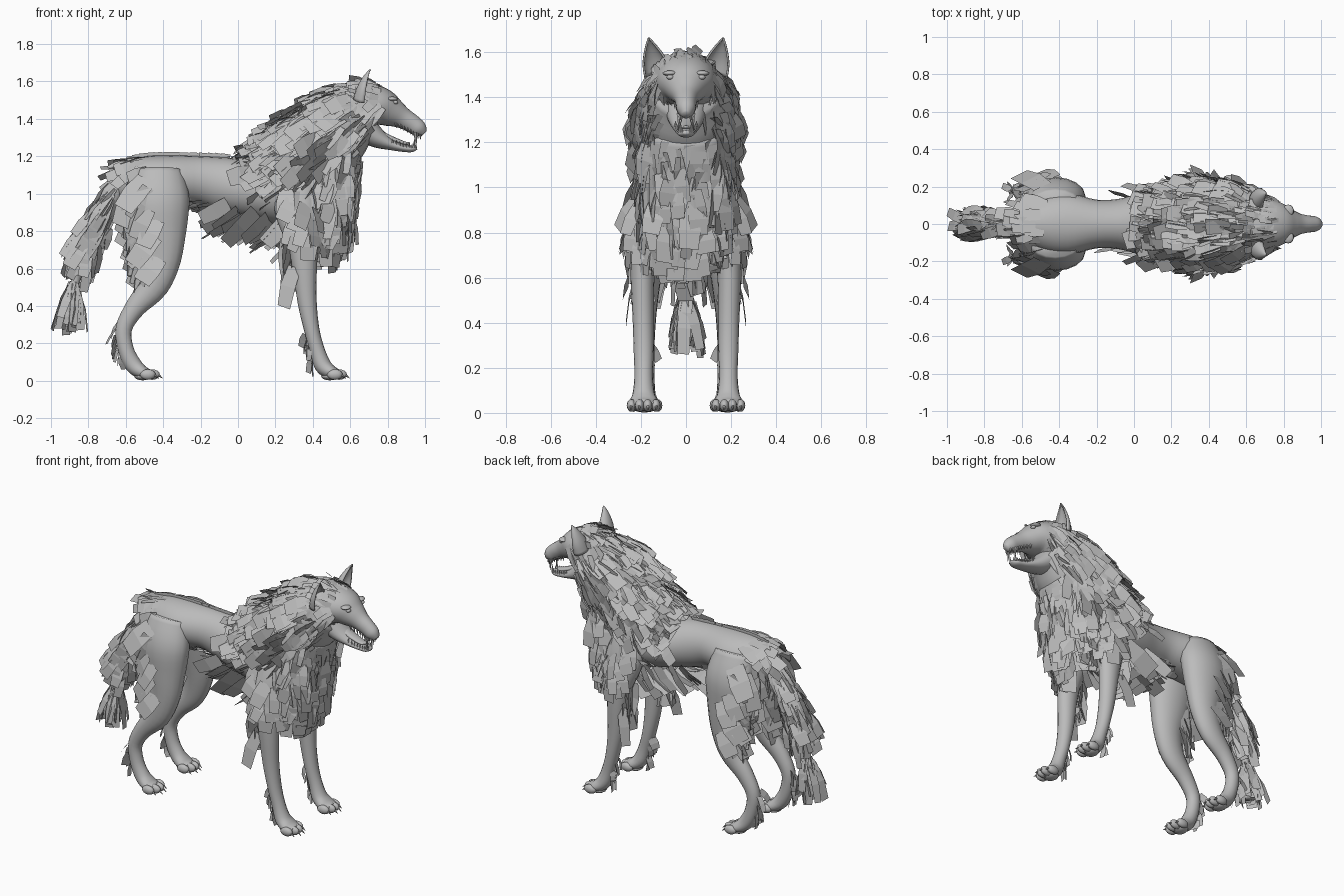
import bpy, bmesh, math, random
from mathutils import Vector, Matrix

if "Cube" in bpy.data.objects:
    bpy.data.objects.remove(bpy.data.objects["Cube"])

random.seed(7)
GREY = bpy.data.materials.new("fur_grey")
GREY.diffuse_color = (0.5, 0.5, 0.5, 1)
GREY.use_nodes = True
GREY.node_tree.nodes["Principled BSDF"].inputs["Base Color"].default_value = GREY.diffuse_color


def finish(name, bm, smooth=True, mirror=False):
    me = bpy.data.meshes.new(name)
    bm.to_mesh(me)
    bm.free()
    for p in me.polygons:
        p.use_smooth = smooth
    me.materials.append(GREY)
    ob = bpy.data.objects.new(name, me)
    bpy.context.collection.objects.link(ob)
    if mirror:
        ob.modifiers.new("mirror", 'MIRROR').use_axis = (False, True, False)
    return ob


# Sections are (x, y, z, side radius, depth radius), joined by a smooth spline
def sample(secs, u):
    n = len(secs) - 1
    i = max(0, min(int(u), n - 1))
    t = u - i
    q = [secs[max(0, min(n, i + k))] for k in (-1, 0, 1, 2)]
    return [0.5 * (2 * b + (c - a) * t + (2 * a - 5 * b + 4 * c - d) * t * t
                   + (3 * b - a - 3 * c + d) * t ** 3) for a, b, c, d in zip(*q)]


def surf(secs, u, a):
    """Point, outward normal and path direction at position u and angle a."""
    n = len(secs) - 1
    s = sample(secs, u)
    p0, p1 = sample(secs, max(0, u - .05)), sample(secs, min(n, u + .05))
    t = (Vector(p1[:3]) - Vector(p0[:3])).normalized()
    side = Vector((0, 1, 0))
    side = (side - t * side.dot(t)).normalized()
    up = t.cross(side)
    ca, sa = math.cos(a), math.sin(a)
    p = Vector(s[:3]) + side * s[3] * ca + up * s[4] * sa
    nrm = (side * ca / max(s[3], .01) + up * sa / max(s[4], .01)).normalized()
    return p, nrm, t


def loft(name, secs, sides=20, steps=4, mirror=False, arc=None):
    bm = bmesh.new()
    a0, a1 = arc or (0, 2 * math.pi)
    cnt = sides + 1 if arc else sides
    rings = [[bm.verts.new(surf(secs, k / steps, a0 + (a1 - a0) * j / sides)[0])
              for j in range(cnt)] for k in range((len(secs) - 1) * steps + 1)]
    for r, s in zip(rings, rings[1:]):
        for j in range(sides):
            k = (j + 1) % cnt
            bm.faces.new((r[j], r[k], s[k], s[j]))
    if not arc:
        for ring in (rings[0], rings[-1]):
            bm.faces.new(ring)
    bmesh.ops.recalc_face_normals(bm, faces=bm.faces)
    return finish(name, bm, True, mirror)


def cards(name, secs, n, us, angs, length, width, flow=None, lift=.25,
          twist=.4, mirror=False):
    """Flat two-panel fur cards, spread evenly over a lofted surface."""
    bm = bmesh.new()
    for i in range(n):
        u = us[0] + (us[1] - us[0]) * (i + .5) / n
        a = math.radians(angs[0] + (angs[1] - angs[0]) * ((i * .618034) % 1))
        p, nrm, t = surf(secs, u, a)
        f = Vector(flow) if flow else t
        d = (f - nrm * f.dot(nrm)).normalized() + nrm * lift
        d = (d + Vector([random.uniform(-.22, .22) for _ in range(3)])).normalized()
        w = d.cross(nrm).normalized()
        w = Matrix.Rotation(random.uniform(-twist, twist), 3, d) @ w
        l, h = length * random.uniform(.7, 1.2), width * random.uniform(.35, .6)
        mid = p + d * l * .5
        tip = mid + (d - nrm * .2).normalized() * l * .5
        rows = [(bm.verts.new(c - w * k), bm.verts.new(c + w * k))
                for c, k in ((p, h * .85), (mid, h), (tip, h * .85))]
        for r, s in zip(rows, rows[1:]):
            bm.faces.new((r[0], r[1], s[1], s[0]))
    return finish(name, bm, False, mirror)


def ball(bm, loc, size):
    bmesh.ops.create_uvsphere(bm, u_segments=12, v_segments=8, radius=1,
                              matrix=Matrix.Translation(loc) @ Matrix.Diagonal((*size, 1)))


def spike(bm, base, direction, r, l):
    d = Vector(direction).normalized()
    m = Matrix.Translation(Vector(base) + d * l / 2) @ d.to_track_quat('Z', 'Y').to_matrix().to_4x4()
    bmesh.ops.create_cone(bm, cap_ends=True, segments=6, radius1=r, radius2=r * .1, depth=l, matrix=m)


# Guide shapes
torso = [(-.64, 0, 1.05, .04, .06), (-.58, 0, 1.05, .10, .12), (-.48, 0, 1.06, .15, .14),
         (-.35, 0, 1.07, .165, .135), (-.2, 0, 1.07, .13, .13), (-.08, 0, 1.05, .135, .145),
         (.06, 0, 1.025, .17, .155), (.22, 0, 1.01, .19, .18), (.38, 0, 1.02, .185, .2),
         (.5, 0, 1.03, .15, .18), (.6, 0, 1.04, .06, .09)]
neck = [(.1, 0, 1.05, .13, .12), (.2, 0, 1.1, .175, .18), (.32, 0, 1.18, .2, .205),
        (.45, 0, 1.28, .215, .215), (.57, 0, 1.38, .205, .19), (.67, 0, 1.44, .15, .14)]
chest = [(.57, 0, 1.25, .17, .10), (.5, 0, 1.06, .19, .14), (.47, 0, .9, .185, .14),
         (.45, 0, .78, .15, .11), (.44, 0, .72, .07, .06)]
head = [(.6, 0, 1.45, .10, .11), (.68, 0, 1.47, .135, .125), (.76, 0, 1.465, .125, .105),
        (.825, 0, 1.435, .088, .08), (.88, 0, 1.405, .058, .058), (.93, 0, 1.375, .046, .05),
        (.97, 0, 1.345, .04, .043), (.995, 0, 1.32, .018, .02)]
jaw = [(.66, 0, 1.36, .1, .08), (.74, 0, 1.3, .078, .055), (.82, 0, 1.262, .055, .03),
       (.88, 0, 1.245, .042, .021), (.93, 0, 1.24, .034, .018), (.957, 0, 1.245, .014, .008)]
tail = [(-.58, 0, 1.12, .03, .035), (-.68, 0, .97, .045, .045), (-.77, 0, .81, .065, .075),
        (-.83, 0, .66, .06, .06), (-.87, 0, .53, .02, .022), (-.89, 0, .41, .055, .05),
        (-.905, 0, .3, .03, .03)]
fore = [(.3, .13, 1.06, .06, .12), (.32, .165, .9, .075, .12), (.345, .188, .74, .06, .085),
        (.357, .193, .6, .053, .065), (.37, .19, .42, .047, .051), (.395, .188, .27, .044, .041),
        (.425, .188, .16, .041, .04), (.455, .188, .08, .05, .045), (.5, .188, .045, .064, .036),
        (.545, .188, .034, .05, .024)]
hind = [(-.42, .10, 1.12, .08, .13), (-.42, .145, .97, .10, .16), (-.41, .16, .8, .085, .135),
        (-.405, .17, .65, .068, .1), (-.45, .178, .51, .055, .08), (-.55, .18, .39, .045, .055),
        (-.61, .18, .28, .04, .044), (-.6, .18, .17, .04, .042), (-.56, .18, .085, .045, .045),
        (-.51, .18, .045, .06, .036), (-.465, .18, .034, .048, .024)]
ear = [(.665, .125, 1.5, .062, .05), (.675, .14, 1.56, .055, .04),
       (.69, .155, 1.62, .03, .022), (.708, .165, 1.665, .004, .003)]

# Smooth body parts
loft("torso", torso, 24)
loft("neck", neck, 24)
loft("chest", chest)
loft("skull_and_muzzle", head, 24)
loft("lower_jaw", jaw)
loft("tail_core", tail, 12)
loft("front_legs", fore, 16, mirror=True)
loft("hind_legs", hind, 16, mirror=True)
for nm, lo, hi in (("ear_backs", -15, 195),):
    e = loft(nm, ear, 10, 3, True, (math.radians(lo), math.radians(hi)))
    e.modifiers.new("thickness", 'SOLIDIFY').thickness = .008

# Toes and claws
for nm, x, y in (("front_toes", .54, .188), ("hind_toes", -.46, .18)):
    bm = bmesh.new()
    for k in (-1.5, -.5, .5, 1.5):
        fx = x - (.022 if abs(k) > 1 else 0)
        ball(bm, (fx, y + k * .036, .033), (.042, .021, .028))
        spike(bm, (fx + .03, y + k * .037, .034), (1, 0, -.75), .008, .036)
    ball(bm, (x - .05, y, .024), (.045, .05, .022))
    finish(nm, bm, True, True)

# Face details: nose, eyes, brows, tongue
bm = bmesh.new()
ball(bm, (.978, 0, 1.352), (.021, .028, .022))
for y in (-.014, .014):
    ball(bm, (.99, y, 1.344), (.009, .011, .012))
finish("nose", bm)
bm = bmesh.new()
p = surf(head, 2.85, math.radians(42))[0]
ball(bm, p, (.014, .017, .011))
finish("eyes", bm, True, True)
bm = bmesh.new()
ball(bm, p + Vector((-.018, .002, .018)), (.03, .033, .012))
finish("brows", bm, True, True)
loft("tongue", [(.74, 0, 1.33, .04, .02), (.82, 0, 1.295, .034, .014),
                (.89, 0, 1.27, .028, .01), (.92, 0, 1.27, .01, .005)], 12)

# Teeth
bm = bmesh.new()
for i in range(9):
    big = i == 6
    p = surf(head, 3.7 + i * .36, math.radians(-40))[0]
    spike(bm, p, (.1, 0, -1), .011 if big else .007, .07 if big else .028)
    p = surf(jaw, 2 + i * .33, math.radians(30))[0]
    spike(bm, p - Vector((0, 0, .004)), (.1, 0, 1), .009 if i == 7 else .006, .05 if i == 7 else .024)
finish("teeth", bm, False, True)

# Mane, ruff and chest fur
back = (-.75, 0, -.6)
cards("mane_fur", neck, 330, (.6, 4.9), (-60, 240), .14, .085, back, .3, .8)
cards("mane_top_fur", neck, 60, (.8, 4.9), (55, 125), .12, .08, (-1, 0, -.5), .4, .9)
cards("crown_fur", head, 60, (.3, 1.9), (20, 160), .09, .05, (-1, 0, 0), .2, .6)
cards("left_cheek_fur", head, 45, (.3, 2.1), (-75, 20), .14, .06, (-.7, 0, -.7), .35, .7)
cards("right_cheek_fur", head, 45, (.3, 2.1), (160, 255), .14, .06, (-.7, 0, -.7), .35, .7)
cards("chest_fur", chest, 170, (.1, 3.4), (-30, 210), .15, .09, (-.1, 0, -1), .2, .5)
cards("shoulder_fur", fore, 22, (.3, 1.9), (-20, 110), .15, .09, (-.2, 0, -1), .15, .4, True)
cards("withers_fur", torso, 45, (5.9, 8), (10, 170), .13, .09, (-.8, 0, -.4), .2, .5)

# Belly, spine, haunch and leg feathering
cards("belly_fur", torso, 36, (5.3, 8), (-140, -40), .21, .11, (-.8, 0, -.5), .9, .7)
cards("flank_fur", torso, 20, (3.6, 5.6), (-130, -50), .09, .08, (-1, 0, -.3), .3, .6)
cards("haunch_fur", hind, 44, (.3, 3.1), (-160, -5), .19, .13, (-.5, 0, -.85), .14, .4, True)
cards("rump_fur", torso, 24, (.4, 2.2), (20, 160), .12, .08, (-.8, 0, -.5), .12, .4)
cards("front_feathers", fore, 7, (5, 6.6), (-115, -65), .085, .05, (-.3, 0, -1), .45, 1.2, True)
cards("elbow_feathers", fore, 9, (1.7, 3), (-120, -50), .19, .09, (-.15, 0, -1), .22, 1.2, True)
cards("hind_feathers", hind, 8, (5.8, 7.4), (-115, -65), .085, .05, (.1, 0, -1), .4, 1.2, True)

# Tail fur in two tufts
cards("tail_fur", tail, 90, (.6, 3.2), (0, 360), .14, .075, None, .15, .5)
cards("tail_tip_fur", tail, 30, (4, 4.6), (0, 360), .2, .06, None, .24, .4)
cards("tail_end_fur", tail, 16, (4.8, 5.5), (0, 360), .1, .05, None, .1, .4)

# Upright crest plates along the spine
bm = bmesh.new()
for i in range(13):
    p, n, t = surf(torso, 1.4 + i * .3, math.pi / 2)
    d = t * -.036 + n * .018
    p -= n * .006
    bm.faces.new([bm.verts.new(v) for v in (p + t * .012, p + d - n * .02, p + d + n * .006, p + t * .012 + n * .024)])
finish("spine_crest", bm, False)
